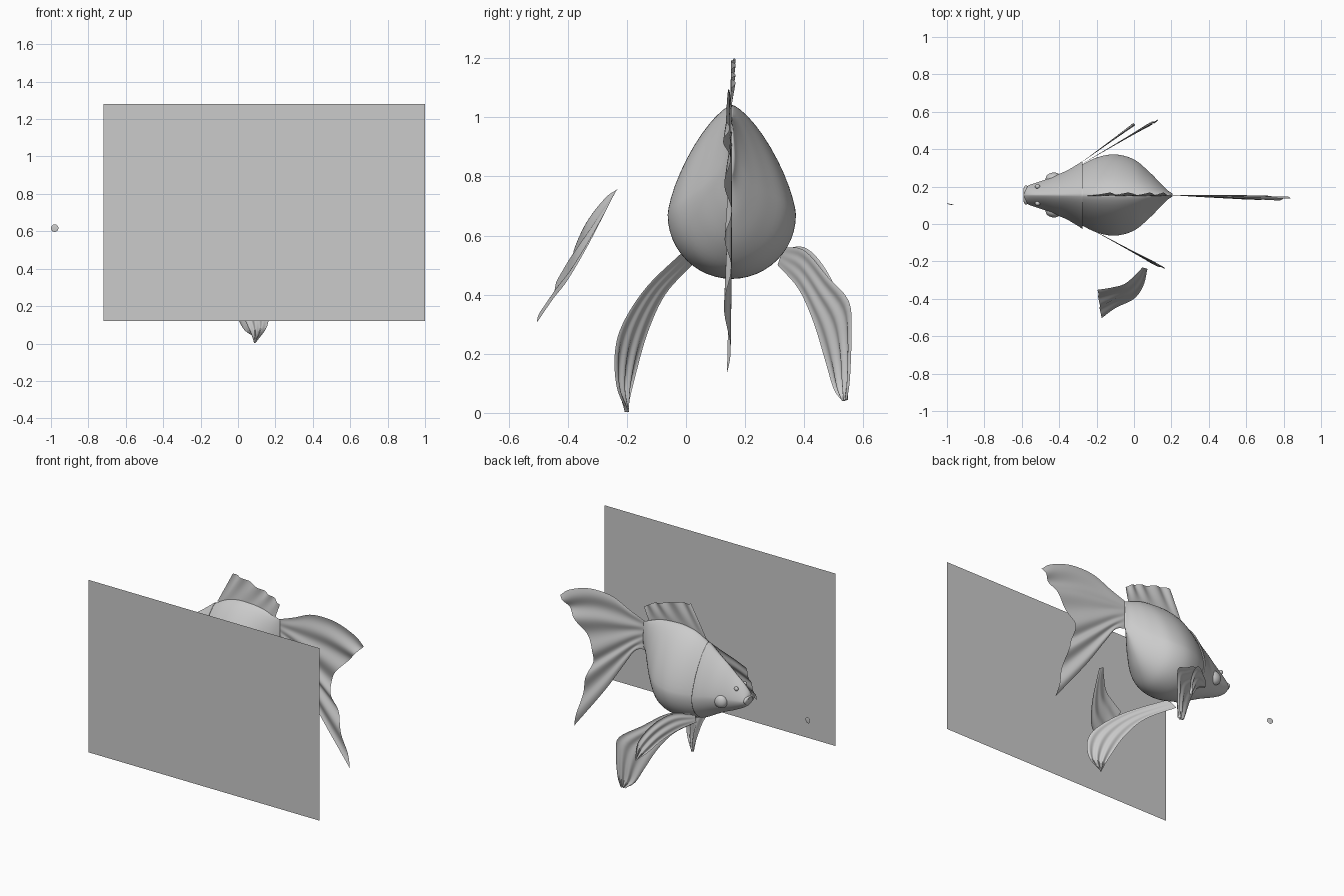
import bpy, math
from mathutils import Vector

if "Cube" in bpy.data.objects:
    bpy.data.objects.remove(bpy.data.objects["Cube"])

CY = 0.155  # centre plane of the fish


def spline(pts, n):
    """Sample n+1 points of a Catmull-Rom curve through tuples of any size."""
    pts = [Vector(p) for p in pts]
    p = [2 * pts[0] - pts[1]] + pts + [2 * pts[-1] - pts[-2]]
    out = []
    for i in range(n + 1):
        u = i / n * (len(pts) - 1)
        k = min(int(u), len(pts) - 2)
        t = u - k
        a, b, c, d = p[k:k + 4]
        out.append(0.5 * (2 * b + (c - a) * t + (2 * a - 5 * b + 4 * c - d) * t * t
                          + (3 * b - a - 3 * c + d) * t ** 3))
    return out


def grid_object(name, rows, wrap=False, caps=False):
    m = len(rows[0])
    verts = [tuple(v) for r in rows for v in r]
    faces = []
    for i in range(len(rows) - 1):
        for j in range(m if wrap else m - 1):
            k = (j + 1) % m
            faces.append((i * m + j, i * m + k, (i + 1) * m + k, (i + 1) * m + j))
    if caps:
        faces.append(tuple(range(m))[::-1])
        faces.append(tuple(range((len(rows) - 1) * m, len(rows) * m)))
    me = bpy.data.meshes.new(name)
    me.from_pydata(verts, [], faces)
    for f in me.polygons:
        f.use_smooth = True
    ob = bpy.data.objects.new(name, me)
    bpy.context.collection.objects.link(ob)
    return ob


def fin(name, rays, waves, amp, side, n=24, m=36):
    """Rippled sheet lofted across several fin rays."""
    side = Vector(side).normalized()
    sampled = [spline(r, n) for r in rays]
    rows = []
    for i in range(n + 1):
        across = spline([s[i] for s in sampled], m)
        rows.append([p + side * amp * (i / n) * math.sin(math.pi * waves * j / m)
                     for j, p in enumerate(across)])
    return grid_object(name, rows)


def hull(name, sections, n=40, m=48):
    """Pear-shaped rings from (x, top, bottom, half width)."""
    rows = []
    for x, top, bot, w in spline(sections, n):
        mid = bot + 0.37 * (top - bot)
        ring = []
        for j in range(m):
            a = 2 * math.pi * j / m
            c, s = math.cos(a), math.sin(a)
            if s > 0:
                e = 2 / 1.4
                y, z = math.copysign(abs(c) ** e, c), mid + (top - mid) * s ** e
            else:
                y, z = c, mid + (mid - bot) * s
            ring.append((x, CY + w * y, z))
        rows.append(ring)
    return grid_object(name, rows, wrap=True, caps=True)


def smooth_ball(name, loc, scale, rot=(0, 0, 0)):
    bpy.ops.mesh.primitive_uv_sphere_add(segments=24, ring_count=14, radius=1,
                                         location=loc, rotation=rot)
    ob = bpy.context.object
    ob.name = name
    ob.scale = scale
    bpy.ops.object.shade_smooth()


# Body and head, the head ending in a raised gill cover
hull("body", [(-.36, .89, .53, .11), (-.3, .95, .49, .15), (-.2, 1.015, .46, .2),
              (-.1, 1.04, .455, .217), (0, 1.04, .485, .19), (.08, 1.03, .56, .125),
              (.14, 1.01, .66, .065), (.18, .995, .76, .025), (.205, .985, .81, .008)])
hull("head", [(-.588, .70, .655, .02), (-.575, .725, .63, .045), (-.54, .765, .605, .06),
              (-.48, .815, .575, .08), (-.42, .865, .55, .105), (-.36, .91, .52, .13),
              (-.3, .957, .487, .165), (-.275, .975, .478, .18), (-.29, .95, .5, .145)])

# Eyes, nostril flaps and lips
for s in (1, -1):
    smooth_ball("eye", (-.428, CY + s * .085, .65), (.045, .035, .045))
    smooth_ball("nostril", (-.515, CY + s * .045, .74), (.014, .012, .014))
bpy.ops.mesh.primitive_torus_add(major_radius=.032, minor_radius=.011, major_segments=28,
                                 minor_segments=10, location=(-.577, CY, .67),
                                 rotation=(0, math.radians(80), 0))
bpy.context.object.name = "lips"
bpy.context.object.scale = (.7, 1.2, 1)
bpy.ops.object.shade_smooth()


# Tail fin
def tail_ray(pts):
    return [(x, CY - .03 * (x - .19), z) for x, z in pts]


fin("tail_fin", [tail_ray(r) for r in (
    [(.19, .985), (.31, 1.03), (.45, 1.088), (.62, 1.09), (.77, 1.04), (.84, .985)],
    [(.19, .95), (.35, .94), (.55, .92), (.74, .875)],
    [(.19, .91), (.3, .86), (.45, .77), (.59, .68)],
    [(.19, .87), (.3, .79), (.45, .65), (.65, .46)],
    [(.19, .80), (.27, .77), (.35, .66), (.5, .44), (.735, .135)])],
    9, .012, (0, 1, 0), m=60)

# Dorsal fin
fin("dorsal_fin", [[(x, CY - .005, z), (x2, CY + .005, z2)] for x, z, x2, z2 in (
    (-.26, .985, -.15, 1.2), (-.16, 1.02, -.06, 1.185), (-.02, 1.035, .06, 1.15),
    (.08, 1.025, .14, 1.125), (.17, .99, .2, 1.085))], 8, .008, (0, 1, 0), n=12)


# Paired lower fins, each lying in an upright slanted plane
def slanted(x0, y0, slope, edge):
    return [(x0 + (y - y0) * slope, y, z) for y, z in edge]


upper = [(-.005, .55), (-.13, .43), (-.21, .31), (-.24, .21), (-.235, .09), (-.2, .003)]
lower = [(.02, .50), (-.07, .4), (-.13, .27), (-.175, .11), (-.2, .003)]
fin("front_lower_fin", [slanted(-.28, 0, -1.85, e) for e in (upper, lower)],
    6, .008, (.48, .88, 0))

upper = [(.33, .56), (.40, .55), (.48, .46), (.55, .38), (.56, .28), (.555, .12), (.545, .045)]
lower = [(.31, .50), (.38, .42), (.43, .31), (.47, .18), (.50, .08), (.53, .04)]
fin("back_lower_fin", [slanted(-.28, .32, 1.71, e) for e in (upper, lower)],
    6, .008, (.5, -.86, 0))

upper = [(.32, .55), (.40, .56), (.47, .49), (.525, .37), (.535, .25)]
lower = [(.32, .50), (.38, .45), (.44, .38), (.49, .30), (.53, .25)]
fin("back_side_fin", [slanted(-.28, .33, 1.38, e) for e in (upper, lower)],
    5, .008, (.58, -.81, 0))

# Loose side fin in front of the body
fin("loose_side_fin", [
    [(.072, -.24, .745), (.05, -.33, .57), (0, -.4, .45), (-.1, -.45, .385), (-.175, -.505, .305)],
    [(.045, -.232, .757), (.01, -.27, .73), (-.05, -.32, .67), (-.12, -.34, .63),
     (-.195, -.352, .59)]], 5, .008, (.3, -.8, .5))

# Small bubble disc ahead of the mouth
smooth_ball("bubble", (-.98, .105, .617), (.0203, .002, .02), (0, 0, math.radians(-12)))

# Backing panel
grid_object("panel", [[(-.72, -.56, z), (1, -.56, z)] for z in (.12, 1.28)])
